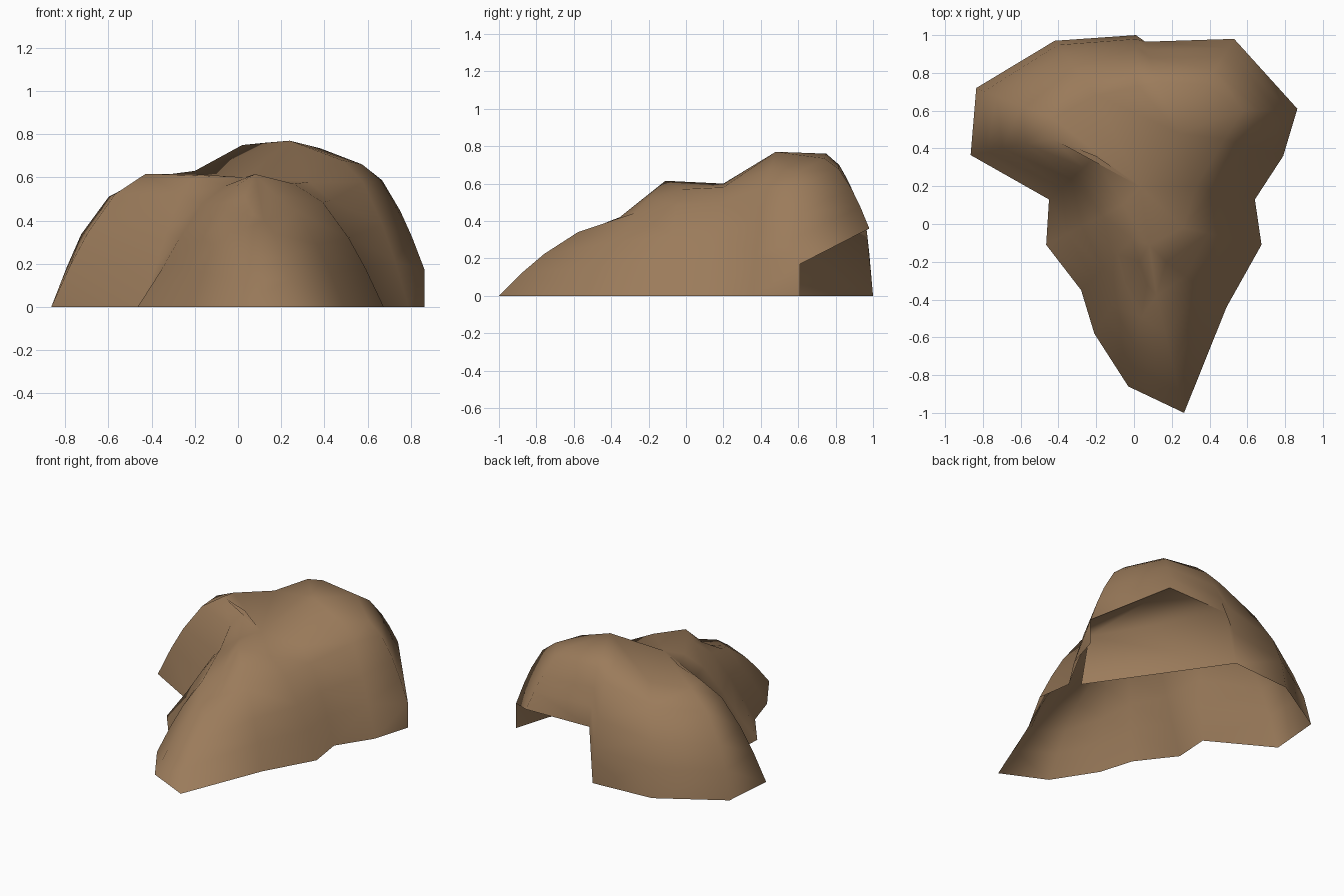
import bpy, bmesh

if "Cube" in bpy.data.objects:
    bpy.data.objects.remove(bpy.data.objects["Cube"])

# Foot of the rock, counter-clockwise from the front tip (back right is lifted off the ground)
foot = [(.265, -1), (.49, -.44), (.675, -.11), (.64, .13), (.79, .36), (.865, .61, .17),
        (.53, .98, .36), (.06, .965, .36), (.01, 1), (-.42, .97), (-.835, .72), (-.865, .365),
        (-.45, .13), (-.465, -.11), (-.28, -.35), (-.21, -.58), (-.03, -.86)]
# Shoulder ring just under the crest, one point per foot point
shoulder = [(.12, -.38, .40), (.17, -.2, .52), (.26, -.02, .57), (.33, .2, .58), (.48, .45, .68),
            (.575, .6, .66), (.38, .74, .735), (.12, .75, .76), (.02, .73, .75), (-.2, .68, .63),
            (-.43, .56, .60), (-.43, .45, .615), (-.2, .36, .615), (-.06, .1, .56),
            (-.01, -.08, .56), (.03, -.2, .51), (.07, -.32, .43)]
# Crest points: front hump, saddle, main peak
crest = [(.08, -.11, .615), (.03, .2, .6), (.24, .48, .77)]
# Rounded wall profile: (share of the way inward, share of the way up)
profile = [(0, 0), (.2, .31), (.39, .56), (.68, .85), (1, 1)]
# Steeper (above 1) or gentler (below 1) walls at some foot points
steep = {8: 1.6, 9: 1.6, 10: 1.4, 12: .8, 13: .8, 14: .9}

bm = bmesh.new()
n = len(foot)
rings = []
for t, h in profile:
    ring = []
    for i, (f, s) in enumerate(zip(foot, shoulder)):
        z0 = f[2] if len(f) > 2 else 0
        k = t ** steep.get(i, 1)
        ring.append(bm.verts.new((f[0] + (s[0] - f[0]) * k,
                                  f[1] + (s[1] - f[1]) * k,
                                  z0 + (s[2] - z0) * h)))
    rings.append(ring)

# Walls
for lo, hi in zip(rings, rings[1:]):
    for i in range(n):
        j = (i + 1) % n
        bm.faces.new((lo[i], lo[j], hi[j], hi[i]))

# Top: each shoulder edge joins its nearest crest point
tops = [bm.verts.new(p) for p in crest]
owner = [0, 0, 1] + [2] * 6 + [1] * 4 + [0] * 4
ring = rings[-1]
for i in range(n):
    bm.faces.new((ring[i], ring[(i + 1) % n], tops[owner[i]]))
    if owner[i] != owner[i - 1]:
        bm.faces.new((ring[i], tops[owner[i]], tops[owner[i - 1]]))

# Hollow under the lifted back right rim: upright inner wall, ceiling and hanging flap
base = rings[0]
low = bm.verts.new((.58, .18, 0))
high = bm.verts.new((.56, .23, .33))
spur = bm.verts.new((.865, .61, 0))
bm.faces.new((base[8], base[7], high, low))
bm.faces.new((base[7], base[6], high))
bm.faces.new((base[6], base[5], high))
bm.faces.new((base[4], spur, base[5]))

bmesh.ops.triangulate(bm, faces=[f for f in bm.faces if len(f.verts) > 3])
mesh = bpy.data.meshes.new("rock")
bm.to_mesh(mesh)
bm.free()

# Brown stone colour
mat = bpy.data.materials.new("brown stone")
mat.diffuse_color = (.33, .20, .105, 1)
mat.use_nodes = True
mat.node_tree.nodes["Principled BSDF"].inputs["Base Color"].default_value = mat.diffuse_color
mesh.materials.append(mat)

rock = bpy.data.objects.new("rock", mesh)
bpy.context.collection.objects.link(rock)
bpy.context.view_layer.objects.active = rock
rock.select_set(True)
bpy.ops.object.shade_smooth_by_angle(angle=1.6)
